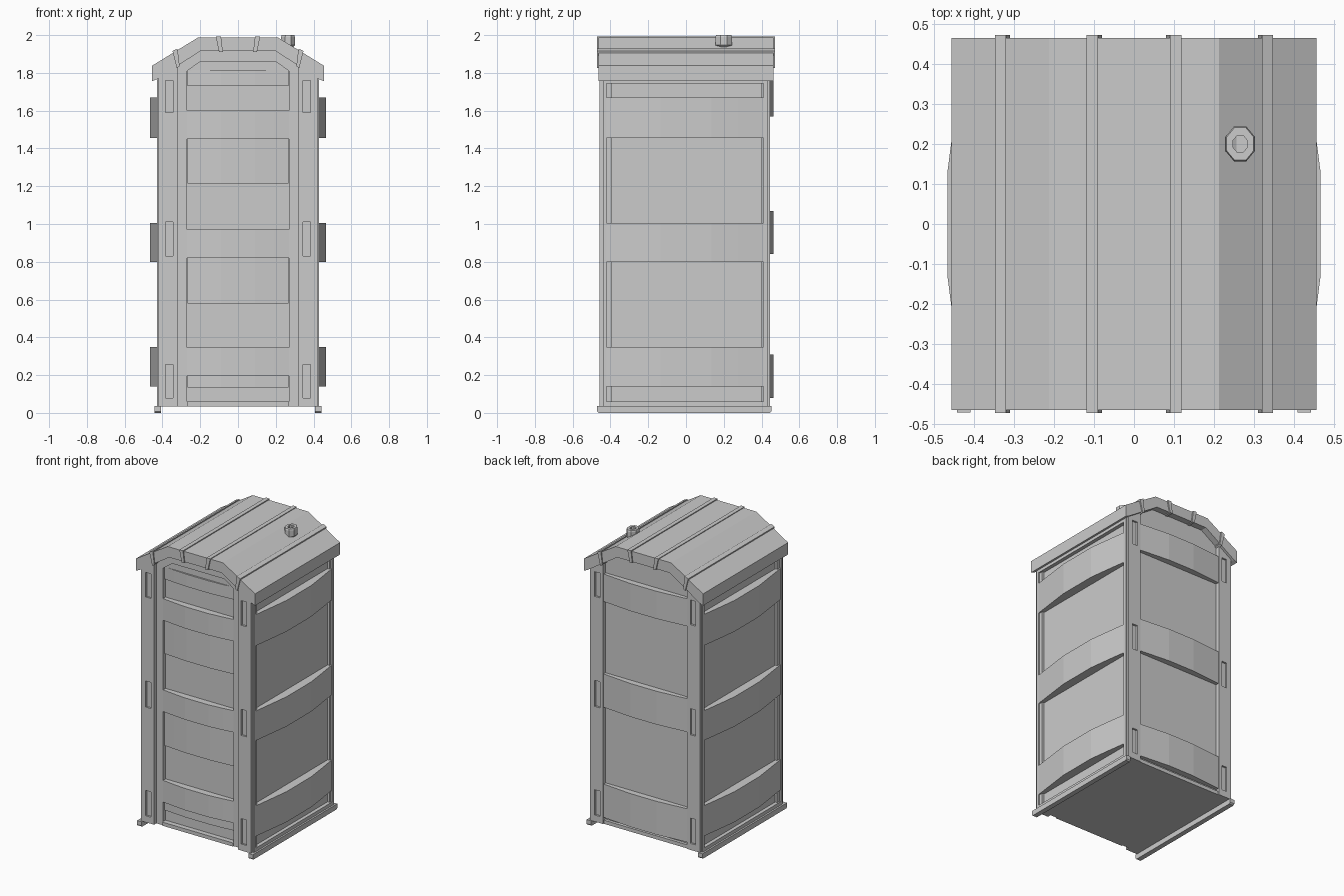
import bpy, bmesh, math

if "Cube" in bpy.data.objects:
    bpy.data.objects.remove(bpy.data.objects["Cube"])


def make(name, prisms):
    """One object from (axis, outline, low, high) prisms extruded along an axis."""
    bm = bmesh.new()
    for axis, pts, lo, hi in prisms:
        def co(p, d):
            return {'x': (d, p[0], p[1]), 'y': (p[0], d, p[1]), 'z': (p[0], p[1], d)}[axis]
        a = [bm.verts.new(co(p, lo)) for p in pts]
        b = [bm.verts.new(co(p, hi)) for p in pts]
        bm.faces.new(a)
        bm.faces.new(b[::-1])
        for i in range(len(pts)):
            j = (i + 1) % len(pts)
            bm.faces.new((a[i], b[i], b[j], a[j]))
    bmesh.ops.recalc_face_normals(bm, faces=bm.faces)
    me = bpy.data.meshes.new(name)
    bm.to_mesh(me)
    bm.free()
    ob = bpy.data.objects.new(name, me)
    bpy.context.collection.objects.link(ob)
    return ob


def box(x0, x1, y0, y1, z0, z1):
    return ('z', [(x0, y0), (x1, y0), (x1, y1), (x0, y1)], z0, z1)


def flip(pts, s):
    return [(s * p[0], p[1]) for p in pts]


def sym(half):
    """Right half outline to full outline mirrored in x."""
    return half + [(-x, z) for x, z in reversed(half)]


def cut(ob, cutter):
    m = ob.modifiers.new("cut", 'BOOLEAN')
    m.operation, m.solver, m.object = 'DIFFERENCE', 'EXACT', cutter
    bpy.context.view_layer.objects.active = ob
    bpy.ops.object.modifier_apply(modifier=m.name)
    bpy.data.objects.remove(cutter)


# Inner cabin, its gable tucked into the roof
make("cabin_core", [('y', sym([(0.405, 0.035), (0.405, 1.80), (0.2, 1.94)]), -0.405, 0.42)])

# Roof shell with deep gable edges
make("roof", [('y', [(0.455, 1.756), (0.455, 1.838), (0.212, 1.987), (-0.212, 1.987),
                     (-0.455, 1.838), (-0.455, 1.756), (-0.43, 1.766), (-0.2, 1.915),
                     (0.2, 1.915), (0.43, 1.766)], -0.464, 0.464)])

# Roof ribs wrapping over the gable edges
inner = [(0.118, 1.993), (0.09, 1.993), (0.08, 1.91), (0.1, 1.91)]
outer = [(0.347, 1.916), (0.32, 1.928), (0.309, 1.836), (0.324, 1.826)]
make("roof_ribs", [('y', flip(r, s), -0.472, 0.472) for r in (inner, outer) for s in (1, -1)])

# Corner posts with sunken slots
slots = [(0.08, 0.255), (0.83, 1.01), (1.59, 1.76)]
post = [(0.32, 0.035), (0.42, 0.035), (0.42, 1.785), (0.32, 1.85)]
for label, y0, y1, face in (("front", -0.458, -0.395, -0.458), ("back", 0.40, 0.446, 0.446)):
    for side, s in (("right", 1), ("left", -1)):
        ob = make(f"{label}_{side}_post", [('y', flip(post, s), y0, y1)])
        xa, xb = sorted((s * 0.345, s * 0.385))
        cut(ob, make("slot_cutter", [box(xa, xb, face - 0.013, face + 0.013, z0, z1)
                                     for z0, z1 in slots]))

# Side walls: flat frame with bowed bands between sunken panels
side_arc = [(0.40, -0.42), (0.428, -0.42), (0.447, -0.275), (0.465, -0.135),
            (0.465, 0.135), (0.447, 0.275), (0.428, 0.41), (0.40, 0.41)]
side_bands = [(0.14, 0.35), (0.80, 1.005), (1.455, 1.67)]
for side, s in (("right", 1), ("left", -1)):
    xa, xb = sorted((s * 0.39, s * 0.43))
    make(f"{side}_wall_frame", [box(xa, xb, -0.438, -0.42, 0.035, 1.785),
                                box(xa, xb, 0.41, 0.432, 0.035, 1.785),
                                box(xa, xb, -0.42, 0.41, 0.035, 0.06),
                                box(xa, xb, -0.42, 0.41, 1.745, 1.785)])
    make(f"{side}_wall_bands", [('z', flip(side_arc, s), z0, z1) for z0, z1 in side_bands])

# Back wall bands
back_arc = [(0.32, 0.41), (0.32, 0.442), (0.2, 0.453), (0.1, 0.462)]
make("back_wall_bands", [('z', sym(back_arc), z0, z1)
                         for z0, z1 in ((0.08, 0.31), (0.84, 1.07), (1.57, 1.76))]
     + [box(-0.32, 0.32, 0.41, 0.44, 0.035, 0.06)])

# Door frame: stiles, sill and gabled head
head = [(0.27, 1.78), (0.27, 1.81), (0.2, 1.86), (-0.2, 1.86), (-0.27, 1.81), (-0.27, 1.78),
        (-0.32, 1.78), (-0.32, 1.85), (-0.2, 1.925), (0.2, 1.925), (0.32, 1.85), (0.32, 1.78)]
make("door_frame", [box(0.27, 0.32, -0.432, -0.40, 0.035, 1.78),
                    box(-0.32, -0.27, -0.432, -0.40, 0.035, 1.78),
                    box(-0.27, 0.27, -0.44, -0.40, 0.035, 0.06),
                    ('y', head, -0.432, -0.40)])

# Door bands, bowed forward
door_arc = [(0.27, -0.40), (0.27, -0.432), (0.19, -0.442), (0.09, -0.452)]
make("door_bands", [('z', sym(door_arc), z0, z1)
                    for z0, z1 in ((0.195, 0.345), (0.82, 0.97), (1.45, 1.60))])

# Door panels: upper halves stand proud of the lower halves
step_arc = [(0.268, -0.40), (0.268, -0.418), (0.19, -0.425), (0.09, -0.432)]
make("door_panel_steps", [('z', sym(step_arc), z0, z1)
                          for z0, z1 in ((0.135, 0.195), (0.58, 0.82), (1.215, 1.45), (1.73, 1.815))]
     + [('y', sym([(0.27, 1.81), (0.2, 1.862)]), -0.42, -0.40)])

# Skids under both sides
skid = [(-0.47, 0.008), (-0.462, 0.0), (0.445, 0.0), (0.453, 0.008), (0.453, 0.036), (-0.47, 0.036)]
for side, s in (("right", 1), ("left", -1)):
    lo, hi = sorted((s * 0.408, s * 0.442))
    make(f"{side}_skid", [('x', skid, lo, hi)])

# Vent pipe: eight-sided lathe with an open bore
bm = bmesh.new()
prof = [(0.033, 1.90), (0.035, 1.937), (0.0475, 1.947), (0.0475, 1.99), (0.044, 2.0),
        (0.023, 2.0), (0.023, 1.96), (0.0, 1.96)]
vs = [bm.verts.new((r, 0, z)) for r, z in prof]
es = [bm.edges.new(p) for p in zip(vs, vs[1:])]
bmesh.ops.spin(bm, geom=vs + es, cent=(0, 0, 0), axis=(0, 0, 1), angle=2 * math.pi, steps=8)
bmesh.ops.remove_doubles(bm, verts=bm.verts, dist=1e-5)
for v in bm.verts:
    a = math.pi / 8
    x, y = v.co.x, v.co.y
    v.co.x = 0.265 + 0.83 * (x * math.cos(a) - y * math.sin(a))
    v.co.y = 0.2 + x * math.sin(a) + y * math.cos(a)
bmesh.ops.recalc_face_normals(bm, faces=bm.faces)
me = bpy.data.meshes.new("vent_pipe")
bm.to_mesh(me)
bm.free()
bpy.context.collection.objects.link(bpy.data.objects.new("vent_pipe", me))
